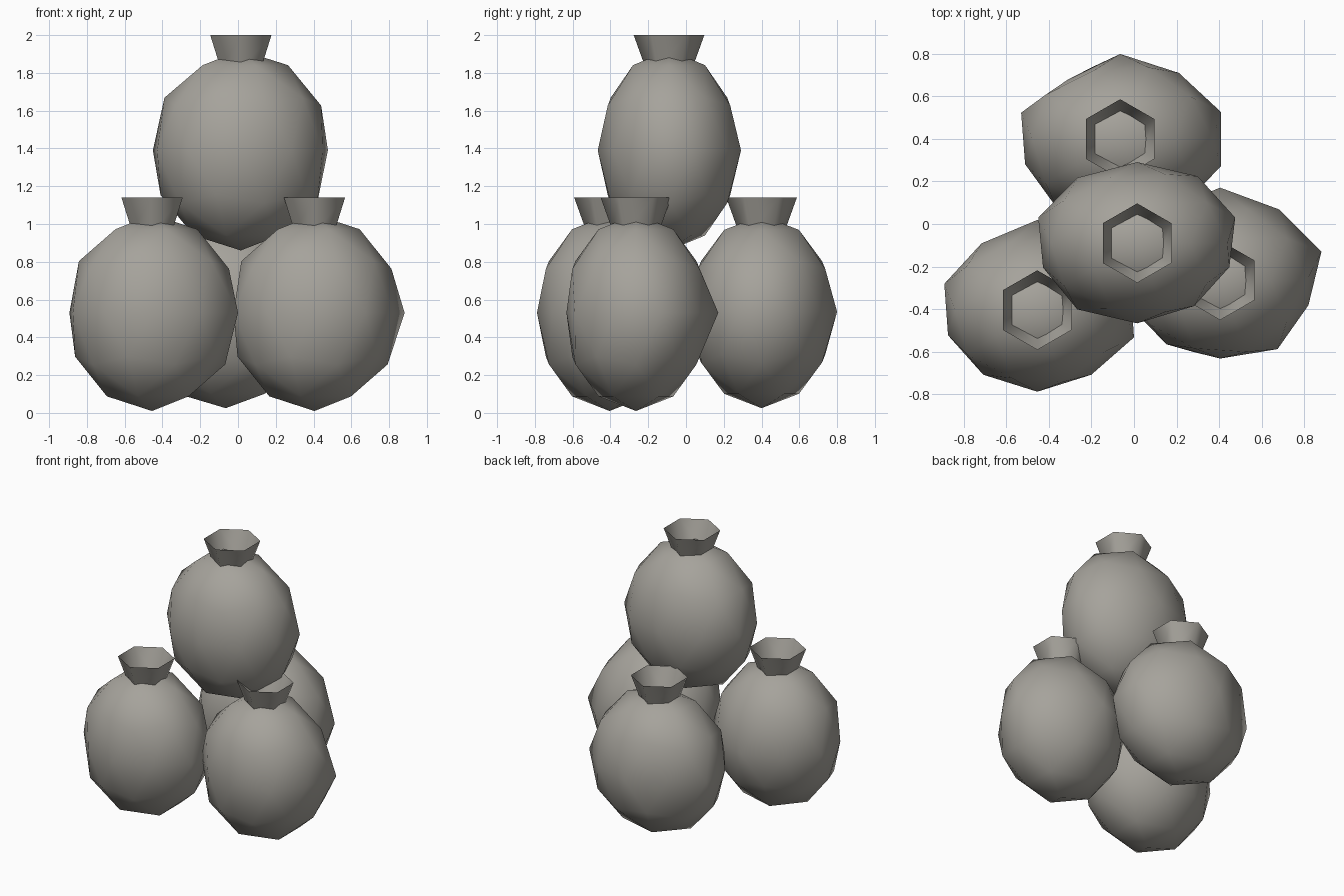
import bpy, bmesh, math

if "Cube" in bpy.data.objects:
    bpy.data.objects.remove(bpy.data.objects["Cube"])

cloth = bpy.data.materials.new("grey_sackcloth")
cloth.diffuse_color = (0.38, 0.365, 0.33, 1.0)
cloth.use_nodes = True
cloth.node_tree.nodes["Principled BSDF"].inputs["Base Color"].default_value = cloth.diffuse_color


def finish(name, bm):
    for f in bm.faces:
        f.smooth = True
    me = bpy.data.meshes.new(name)
    bm.to_mesh(me)
    bm.free()
    me.materials.append(cloth)
    ob = bpy.data.objects.new(name, me)
    bpy.context.collection.objects.link(ob)
    return ob


# Stuffed body: low-poly ball, its ten belly corners pushed in or out
def sack_body(name, centre, half, bulge):
    bm = bmesh.new()
    bmesh.ops.create_icosphere(bm, subdivisions=2, radius=1.0)
    for v in bm.verts:
        k = 0.99
        if abs(v.co.z) < 0.02:
            a = math.degrees(math.atan2(v.co.y, v.co.x))
            k = bulge[round((a - 18) / 36) % 10]
        v.co.x = centre[0] + v.co.x * half[0] * k
        v.co.y = centre[1] + v.co.y * half[1] * k
        v.co.z = centre[2] + v.co.z * half[2]
    finish(name, bm)


# Gathered neck: open six-sided flared cup sunk into the top of the body
def sack_neck(name, x, y, top):
    bm = bmesh.new()
    rings = []
    for r, z in ((0.122, top - 0.18), (0.187, top)):
        rings.append([bm.verts.new((x + r * math.cos(math.radians(30 + 60 * i)),
                                    y + r * math.sin(math.radians(30 + 60 * i)), z))
                      for i in range(6)])
    low, high = rings
    for i in range(6):
        j = (i + 1) % 6
        bm.faces.new((low[i], low[j], high[j], high[i]))
    finish(name, bm)


# name, centre, half sizes, neck top, belly factors counter-clockwise from 18 degrees
sacks = [
    ("left_sack", (-0.455, -0.405, 0.53), (0.46, 0.40, 0.52), 1.14,
     (1, 1, 1.06, 0.97, 1, 0.96, 0.94, 0.96, 0.94, 1.04)),
    ("right_sack", (0.405, -0.265, 0.53), (0.46, 0.40, 0.52), 1.14,
     (1.09, 1.03, 1.09, 1, 0.98, 0.98, 0.93, 0.92, 1, 0.95)),
    ("back_sack", (-0.065, 0.40, 0.535), (0.49, 0.40, 0.51), 1.14,
     (1.02, 0.96, 1, 0.86, 1, 0.96, 1.02, 0.9, 1, 1.02)),
    ("top_sack", (0.015, -0.09, 1.39), (0.48, 0.385, 0.53), 2.0,
     (1.01, 1.01, 0.99, 0.99, 1.02, 0.97, 1, 0.98, 0.95, 0.95)),
]
for name, c, half, top, bulge in sacks:
    sack_body(name + "_body", c, half, bulge)
    sack_neck(name + "_neck", c[0], c[1], top)
